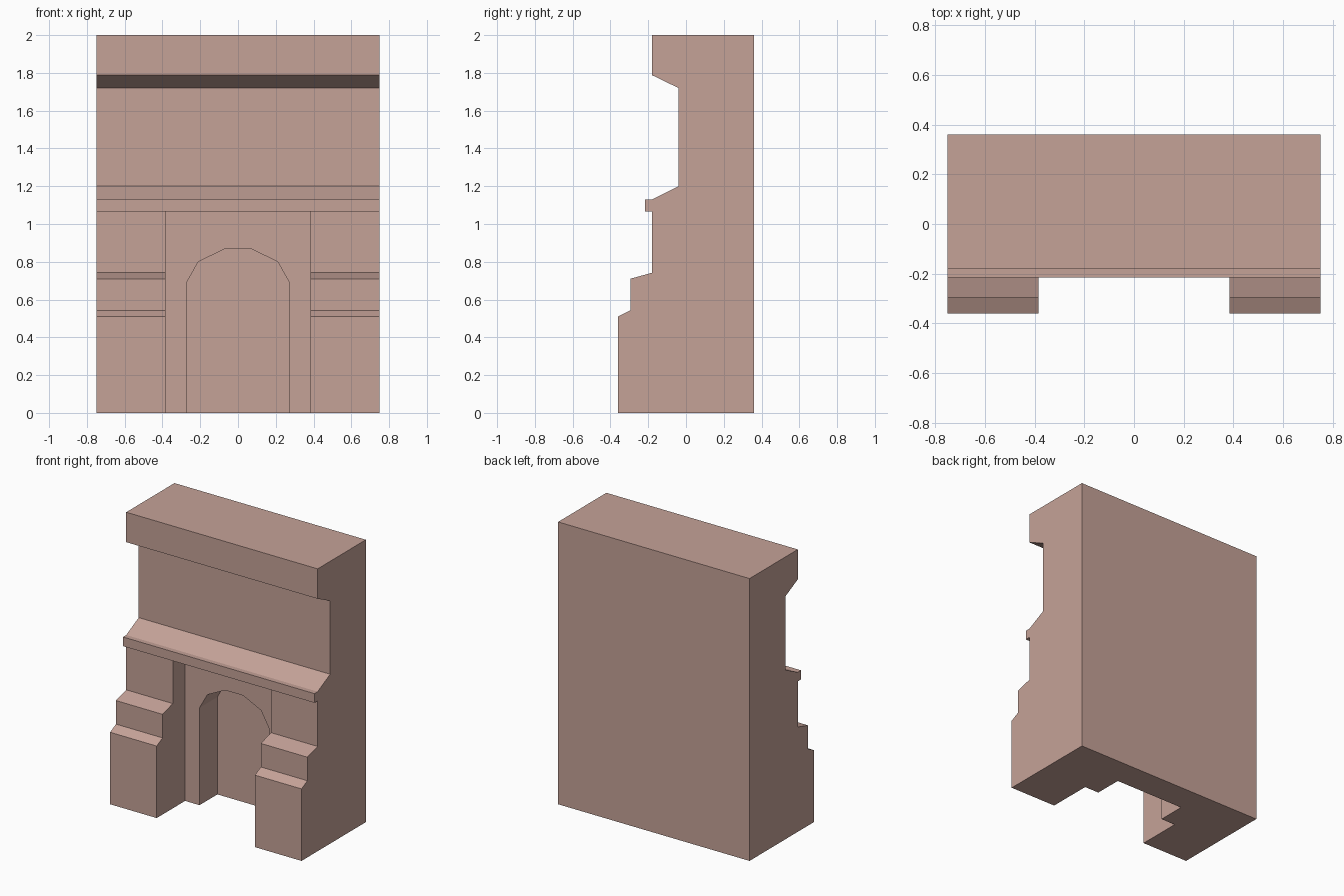
import bpy
import bmesh
from mathutils import Vector

if "Cube" in bpy.data.objects:
    bpy.data.objects.remove(bpy.data.objects["Cube"])

clay = bpy.data.materials.new("dusty_pink_clay")
clay.diffuse_color = (0.56, 0.362, 0.313, 1)
clay.use_nodes = True
clay.node_tree.nodes["Principled BSDF"].inputs["Base Color"].default_value = clay.diffuse_color


def prism(name, profile, to_3d, a, b):
    """Extrude a closed 2D profile from depth a to depth b."""
    bm = bmesh.new()
    face = bm.faces.new([bm.verts.new(to_3d(u, v, a)) for u, v in profile])
    ext = bmesh.ops.extrude_face_region(bm, geom=[face])
    shift = Vector(to_3d(0, 0, b)) - Vector(to_3d(0, 0, a))
    verts = [g for g in ext["geom"] if isinstance(g, bmesh.types.BMVert)]
    bmesh.ops.translate(bm, verts=verts, vec=shift)
    bmesh.ops.recalc_face_normals(bm, faces=bm.faces)
    mesh = bpy.data.meshes.new(name)
    bm.to_mesh(mesh)
    bm.free()
    mesh.materials.append(clay)
    obj = bpy.data.objects.new(name, mesh)
    bpy.context.collection.objects.link(obj)
    return obj


def along_x(y, z, x):
    return (x, y, z)


def along_y(x, z, y):
    return (x, y, z)


def cut(target, cutter):
    mod = target.modifiers.new(cutter.name, "BOOLEAN")
    mod.operation = "DIFFERENCE"
    mod.solver = "EXACT"
    mod.object = cutter
    cutter.hide_render = True
    cutter.display_type = "WIRE"


# Main wall: stepped buttress foot, set-back upper wall and overhanging top
wall = prism("wall", [
    (0.36, 0), (-0.36, 0), (-0.36, 0.51), (-0.295, 0.543), (-0.295, 0.71),
    (-0.18, 0.742), (-0.18, 1.13), (-0.04, 1.2), (-0.04, 1.72),
    (-0.18, 1.788), (-0.18, 2), (0.36, 2)], along_x, -0.75, 0.75)

# Entrance bay between the two buttresses
cut(wall, prism("entrance_bay_cutter",
                [(-0.385, -0.1), (0.385, -0.1), (0.385, 1.065), (-0.385, 1.065)],
                along_y, -0.6, -0.042))

# Blind arched niche in the back of the bay
half_arch = [(0.272, -0.1), (0.272, 0.69), (0.21, 0.8), (0.07, 0.868)]
arch = half_arch + [(-x, z) for x, z in reversed(half_arch)]
cut(wall, prism("arch_niche_cutter", arch, along_y, -0.2, 0.158))

# Thin ledge running across above the entrance
prism("ledge", [(-0.18, 1.065), (-0.216, 1.065), (-0.216, 1.13), (-0.18, 1.13)],
      along_x, -0.75, 0.75)
